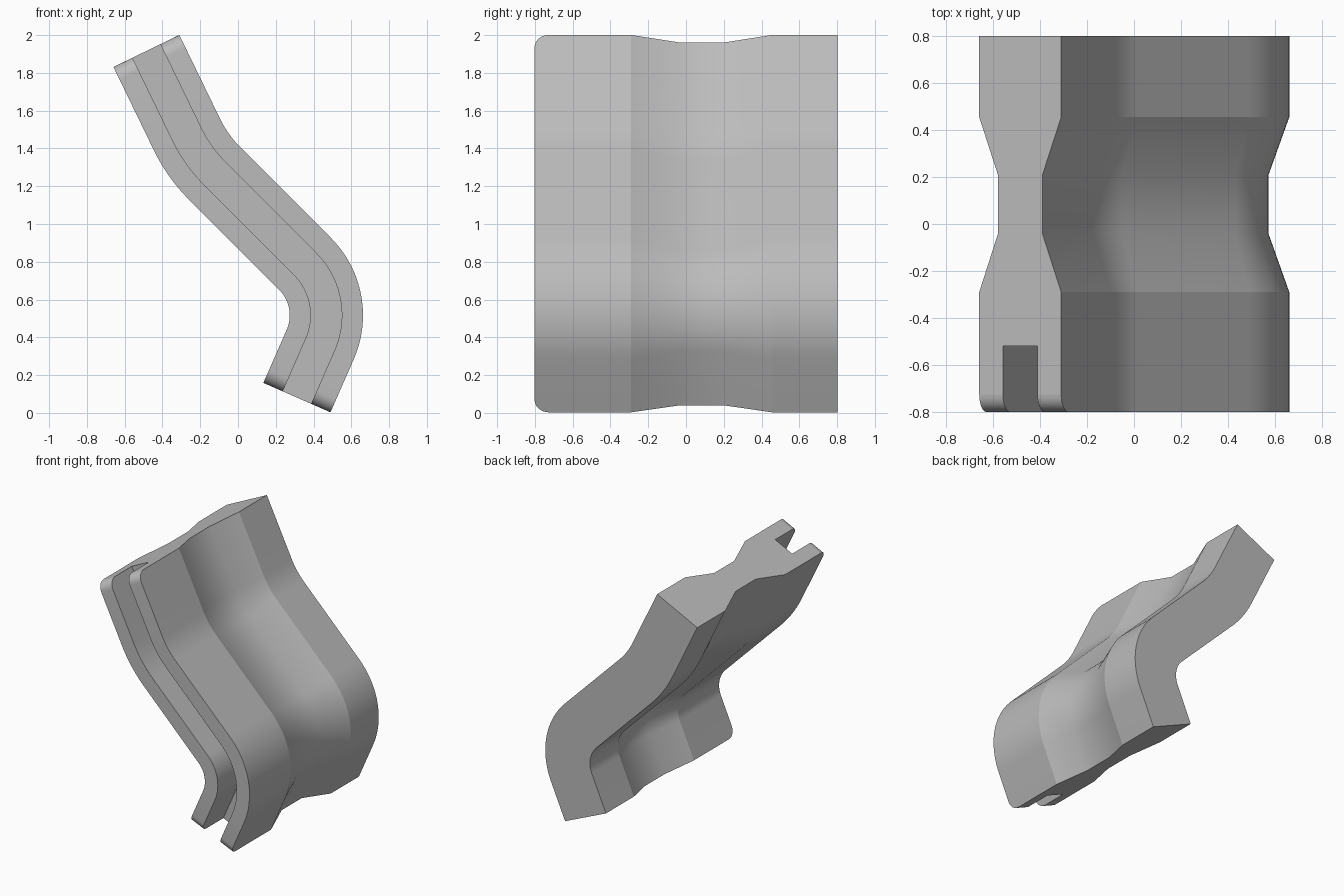
import bpy, bmesh, math
from mathutils import Vector

cube = bpy.data.objects.get("Cube")
if cube:
    bpy.data.objects.remove(cube, do_unlink=True)

HALF, WAIST, SLOT = 0.194, 0.105, 0.082    # half thicknesses across the bar
FRONT, BACK, SLOT_END = -0.802, 0.802, -0.52
ROUND = 0.075                              # rounding of the front end corners


# Centre line in the x-z plane: three straight runs joined by arcs
def fillet(before, corner, after, radius, steps):
    """Return (point, direction) pairs along the arc that rounds a corner."""
    a, b = (corner - before).normalized(), (after - corner).normalized()
    turn = a.angle_signed(b)               # clockwise positive
    side = math.copysign(1, turn)
    start = corner - a * radius * math.tan(abs(turn) / 2)
    centre = start + Vector((a.y, -a.x)) * radius * side
    out = []
    for i in range(steps + 1):
        t = -turn * i / steps
        d = Vector((a.x * math.cos(t) - a.y * math.sin(t),
                    a.x * math.sin(t) + a.y * math.cos(t)))
        out.append((centre - Vector((d.y, -d.x)) * radius * side, d))
    return out


top, upper = Vector((-0.485, 1.916)), Vector((-0.214, 1.358))
lower, bottom = Vector((0.541, 0.603)), Vector((0.312, 0.081))
d_top, d_bottom = (upper - top).normalized(), (bottom - lower).normalized()

# Stations hold a point, a direction and how far the front edge is pulled back
STEPS = 8
angles = [math.pi / 2 * i / STEPS for i in range(STEPS + 1)]
ease = [(ROUND * (1 - math.cos(t)), ROUND * (1 - math.sin(t))) for t in angles]
stations = [(top + d_top * run, d_top, pull) for run, pull in ease]
stations += [(p, d, 0) for p, d in fillet(top, upper, lower, 0.77, 10)]
stations += [(p, d, 0) for p, d in fillet(upper, lower, bottom, 0.385, 20)]
stations += [(bottom - d_bottom * run, d_bottom, pull) for run, pull in reversed(ease)]


# Cross-section: waisted block with a slot in its front edge
def profile(front):
    half = [(SLOT, SLOT_END), (SLOT, front), (HALF, front), (HALF, -0.29),
            (WAIST, -0.04), (WAIST, 0.208), (HALF, 0.455), (HALF, BACK)]
    return half + [(-s, y) for s, y in reversed(half)]


bm = bmesh.new()
rings = []
for p, d, pull in stations:
    n = Vector((-d.y, d.x))                # points towards the +x side
    ring = []
    for s, y in profile(FRONT + pull):
        q = p + n * s
        ring.append(bm.verts.new((q.x, y, q.y)))
    rings.append(ring)
count = len(rings[0])
for r0, r1 in zip(rings, rings[1:]):
    for i in range(count):
        j = (i + 1) % count
        bm.faces.new((r0[i], r0[j], r1[j], r1[i]))
caps = [bm.faces.new(rings[0]), bm.faces.new(rings[-1])]
bmesh.ops.recalc_face_normals(bm, faces=bm.faces)
mesh = bpy.data.meshes.new("bent_slotted_bar")
bm.to_mesh(mesh)
bm.free()
bar = bpy.data.objects.new("bent_slotted_bar", mesh)
bpy.context.collection.objects.link(bar)

# Single grey material
grey = bpy.data.materials.new("plain_grey")
grey.use_nodes = True
colour = (0.5, 0.5, 0.5, 1)
grey.diffuse_color = colour
grey.node_tree.nodes["Principled BSDF"].inputs["Base Color"].default_value = colour
mesh.materials.append(grey)

# Smooth sweep, crisp where the waist begins and around the end caps
bpy.ops.object.select_all(action="DESELECT")
bar.select_set(True)
bpy.context.view_layer.objects.active = bar
bpy.ops.object.shade_smooth_by_angle(angle=math.radians(30))
last = (len(rings) - 1) * count
for e in mesh.edges:
    a, b = e.vertices
    ys = [mesh.vertices[v].co.y for v in (a, b)]
    on_shoulder = any(all(abs(y - k) < 0.001 for y in ys) for k in (-0.29, 0.455))
    on_cap = max(a, b) < count or min(a, b) >= last
    if on_shoulder or on_cap:
        e.use_edge_sharp = True
